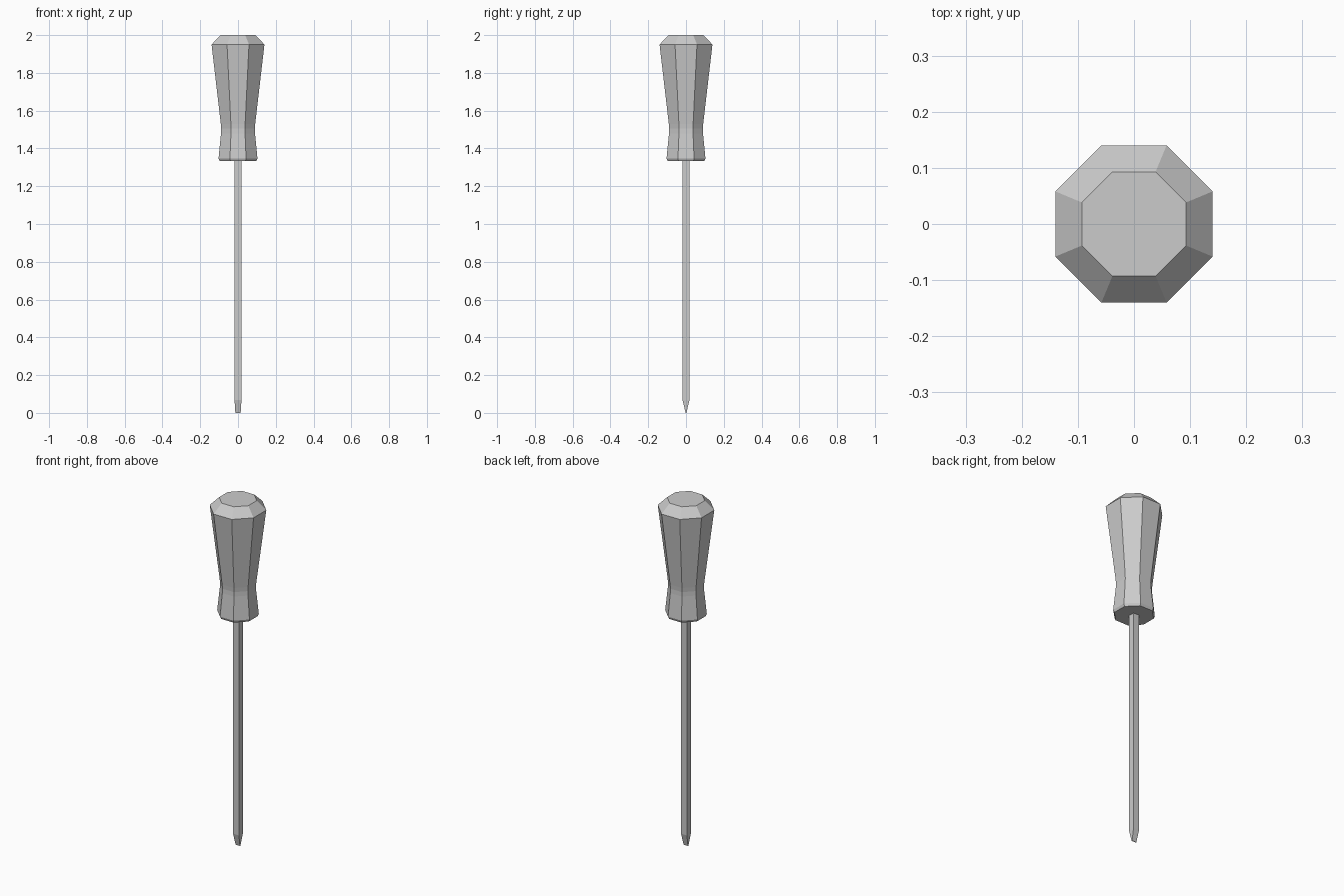
import bpy, bmesh
from math import cos, sin, pi

if "Cube" in bpy.data.objects:
    bpy.data.objects.remove(bpy.data.objects["Cube"])


def loft(name, sections):
    """Skin a stack of point rings and cap both ends."""
    bm = bmesh.new()
    rings = [[bm.verts.new(p) for p in s] for s in sections]
    n = len(rings[0])
    for a, b in zip(rings, rings[1:]):
        for i in range(n):
            j = (i + 1) % n
            bm.faces.new((a[i], a[j], b[j], b[i]))
    bm.faces.new(rings[0][::-1])
    bm.faces.new(rings[-1])
    bmesh.ops.recalc_face_normals(bm, faces=bm.faces)
    mesh = bpy.data.meshes.new(name)
    bm.to_mesh(mesh)
    bm.free()
    obj = bpy.data.objects.new(name, mesh)
    bpy.context.collection.objects.link(obj)
    return obj


def octagon(half, z):
    r = half / cos(pi / 8)
    return [(r * cos(pi / 8 + i * pi / 4), r * sin(pi / 8 + i * pi / 4), z) for i in range(8)]


def rectangle(hx, hy, z):
    return [(-hx, -hy, z), (hx, -hy, z), (hx, hy, z), (-hx, hy, z)]


# Octagonal handle: bevelled foot, narrow neck, flared grip, chamfered cap
handle_profile = [(0.097, 1.333), (0.103, 1.347), (0.09, 1.48),
                  (0.089, 1.505), (0.091, 1.53), (0.14, 1.95), (0.093, 2.0)]
loft("handle", [octagon(h, z) for h, z in handle_profile])

# Square shaft with a flat wedge tip
loft("shaft", [rectangle(0.014, 0.002, 0.0), rectangle(0.0185, 0.0185, 0.068),
               rectangle(0.0185, 0.0185, 1.345)])
